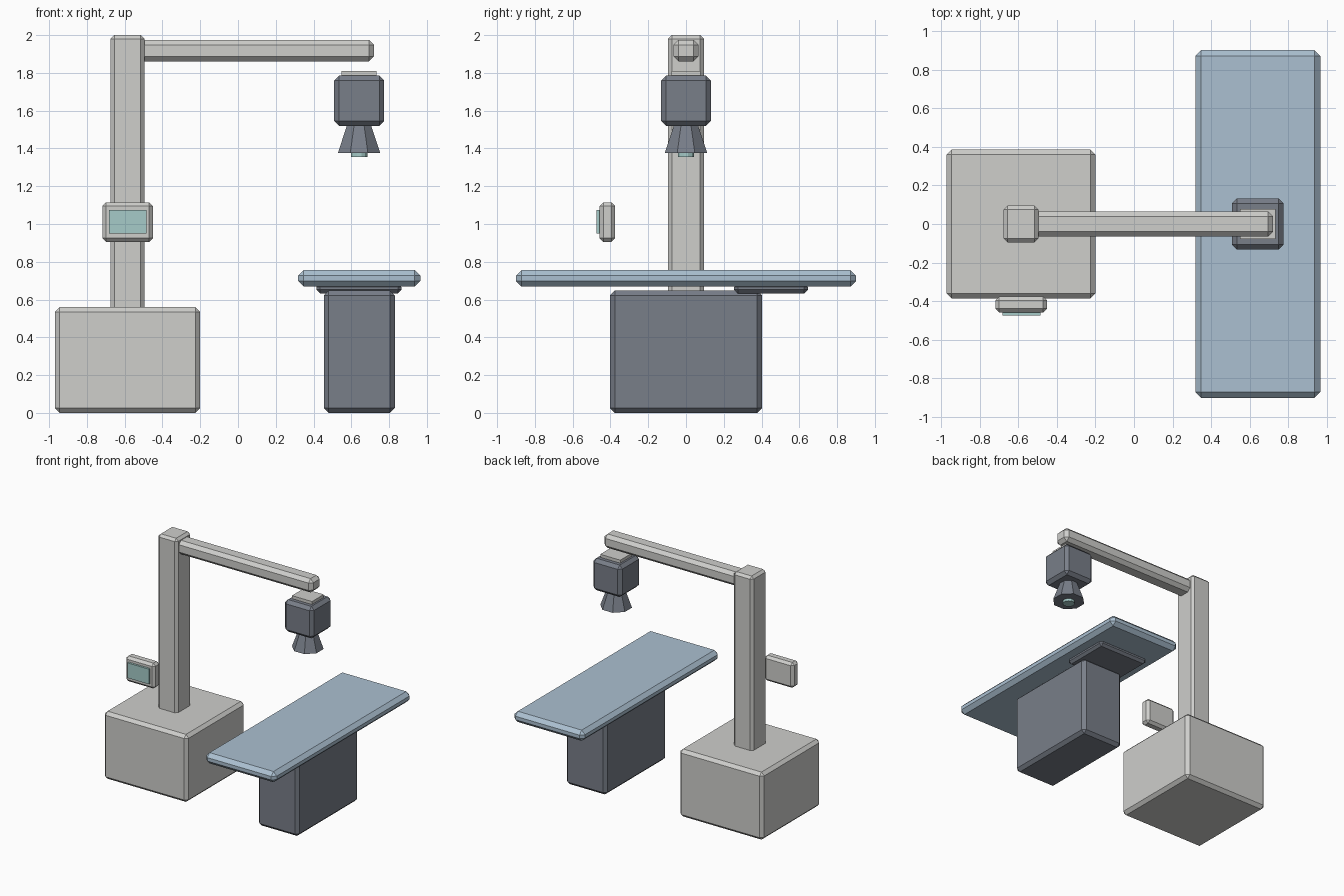
import bpy
import bmesh
import math
from mathutils import Matrix, Vector

default = bpy.data.objects.get("Cube")
if default:
    bpy.data.objects.remove(default, do_unlink=True)


def make_material(name, rgb):
    mat = bpy.data.materials.new(name)
    mat.use_nodes = True
    colour = (*rgb, 1.0)
    mat.diffuse_color = colour
    mat.node_tree.nodes["Principled BSDF"].inputs["Base Color"].default_value = colour
    return mat


housing = make_material("warm light grey", (0.62, 0.62, 0.60))
slate = make_material("slate grey", (0.19, 0.21, 0.25))
padding = make_material("pale blue", (0.41, 0.53, 0.64))
glass = make_material("pale teal", (0.38, 0.60, 0.58))


def add_object(name, bm, mat):
    mesh = bpy.data.meshes.new(name)
    bm.to_mesh(mesh)
    bm.free()
    mesh.materials.append(mat)
    obj = bpy.data.objects.new(name, mesh)
    bpy.context.collection.objects.link(obj)
    return obj


def box(name, mat, low, high, bevel=0.0):
    """Box between two corners, with a one-step chamfer on every edge."""
    low, high = Vector(low), Vector(high)
    bm = bmesh.new()
    place = Matrix.Translation((low + high) / 2) @ Matrix.Diagonal((*(high - low), 1))
    bmesh.ops.create_cube(bm, size=1, matrix=place)
    obj = add_object(name, bm, mat)
    if bevel:
        mod = obj.modifiers.new("chamfer", "BEVEL")
        mod.width = bevel
        mod.segments = 1
        mod.limit_method = "NONE"
    return obj


def frustum(name, mat, x, bottom, top, r_bottom, r_top, sides):
    """Flat-sided cone section standing on the vertical line at x."""
    bm = bmesh.new()
    place = Matrix.Translation((x, 0, (bottom + top) / 2)) @ Matrix.Rotation(math.pi / sides, 4, "Z")
    bmesh.ops.create_cone(bm, cap_ends=True, segments=sides, radius1=r_bottom,
                          radius2=r_top, depth=top - bottom, matrix=place)
    return add_object(name, bm, mat)


# Machine stand: base, column and overhead arm
box("machine_base", housing, (-0.97, -0.385, 0), (-0.2, 0.385, 0.56), 0.025)
box("column", housing, (-0.675, -0.095, 0.54), (-0.495, 0.095, 2.0), 0.02)
box("overhead_arm", housing, (-0.53, -0.066, 1.86), (0.72, 0.066, 1.975), 0.027)

# Control panel in front of the column
box("control_panel", housing, (-0.718, -0.458, 0.905), (-0.45, -0.375, 1.115), 0.02)
box("panel_screen", glass, (-0.682, -0.475, 0.95), (-0.485, -0.45, 1.075))

# Emitter head hanging below the arm tip
HEAD_X = 0.641
box("head_mount", housing, (HEAD_X - 0.092, -0.077, 1.77), (HEAD_X + 0.092, 0.077, 1.81))
box("emitter_head", slate, (HEAD_X - 0.133, -0.133, 1.52), (HEAD_X + 0.133, 0.133, 1.785), 0.026)
frustum("collimator_cone", slate, HEAD_X, 1.375, 1.525, 0.122, 0.068, 8)
frustum("lens", glass, HEAD_X, 1.355, 1.385, 0.045, 0.045, 12)

# Patient table: pedestal, support plate and padded top
box("table_pedestal", slate, (0.455, -0.402, 0), (0.83, 0.402, 0.647), 0.025)
box("support_plate", slate, (0.415, 0.255, 0.633), (0.865, 0.645, 0.685), 0.019)
box("table_top", padding, (0.318, -0.9, 0.668), (0.965, 0.9, 0.757), 0.03)
